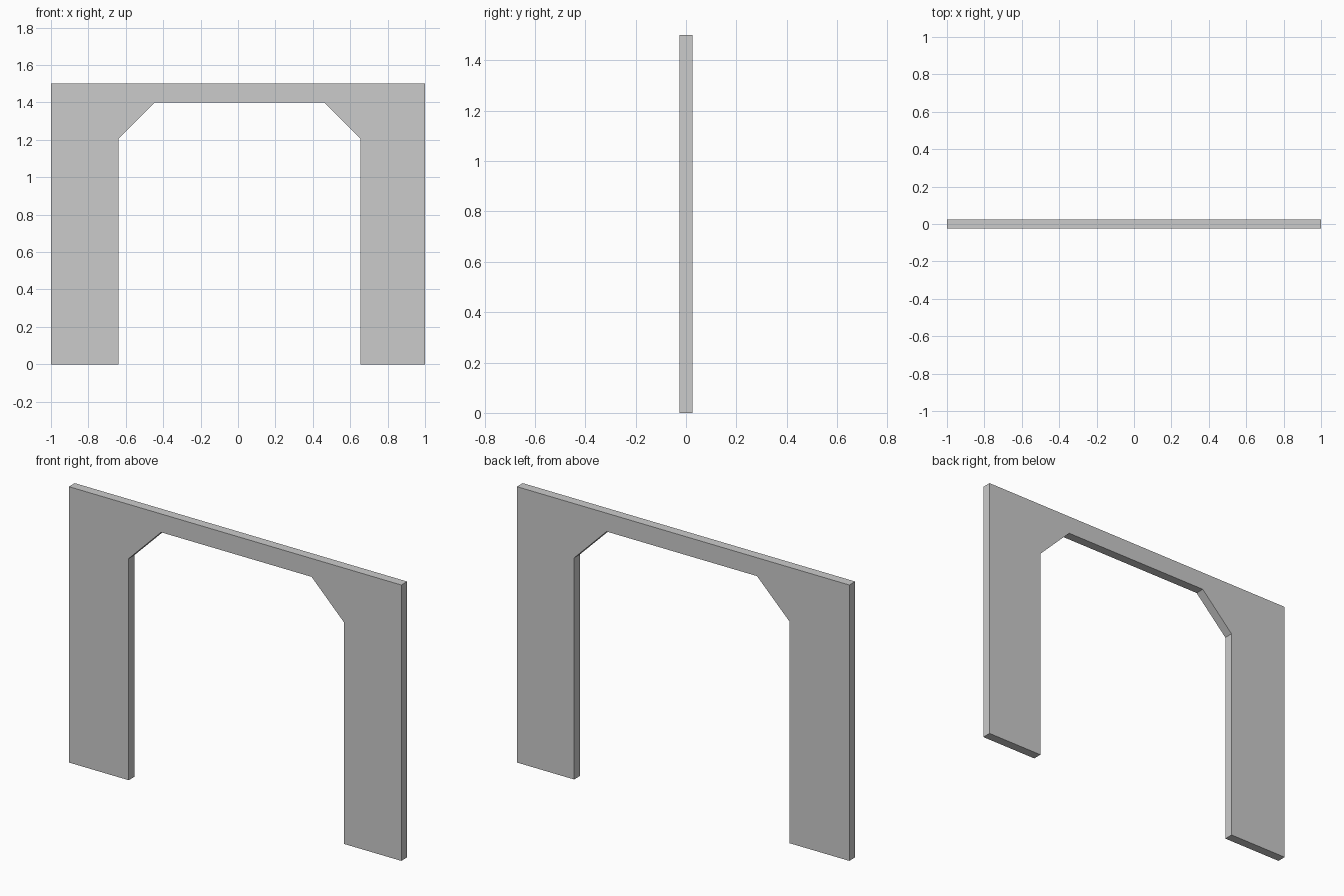
import bpy
import bmesh
from mathutils import Vector

if "Cube" in bpy.data.objects:
    bpy.data.objects.remove(bpy.data.objects["Cube"])

THICKNESS = 0.05

# Front outline of the wall panel with its chamfered opening (x, z)
profile = [
    (-1.0, 0.0), (-0.64, 0.0), (-0.64, 1.205), (-0.445, 1.4),
    (0.46, 1.4), (0.655, 1.205), (0.655, 0.0), (1.0, 0.0),
    (1.0, 1.5), (-1.0, 1.5),
]


def extruded_panel(name, outline, thickness):
    bm = bmesh.new()
    front = bm.faces.new([bm.verts.new((x, -thickness / 2, z)) for x, z in outline])
    result = bmesh.ops.extrude_face_region(bm, geom=[front], use_keep_orig=True)
    moved = [v for v in result["geom"] if isinstance(v, bmesh.types.BMVert)]
    bmesh.ops.translate(bm, verts=moved, vec=Vector((0, thickness, 0)))
    bmesh.ops.recalc_face_normals(bm, faces=bm.faces)
    mesh = bpy.data.meshes.new(name)
    bm.to_mesh(mesh)
    bm.free()
    obj = bpy.data.objects.new(name, mesh)
    bpy.context.collection.objects.link(obj)
    return obj


# Flat wall panel with a wide doorway
extruded_panel("doorway_wall", profile, THICKNESS)
